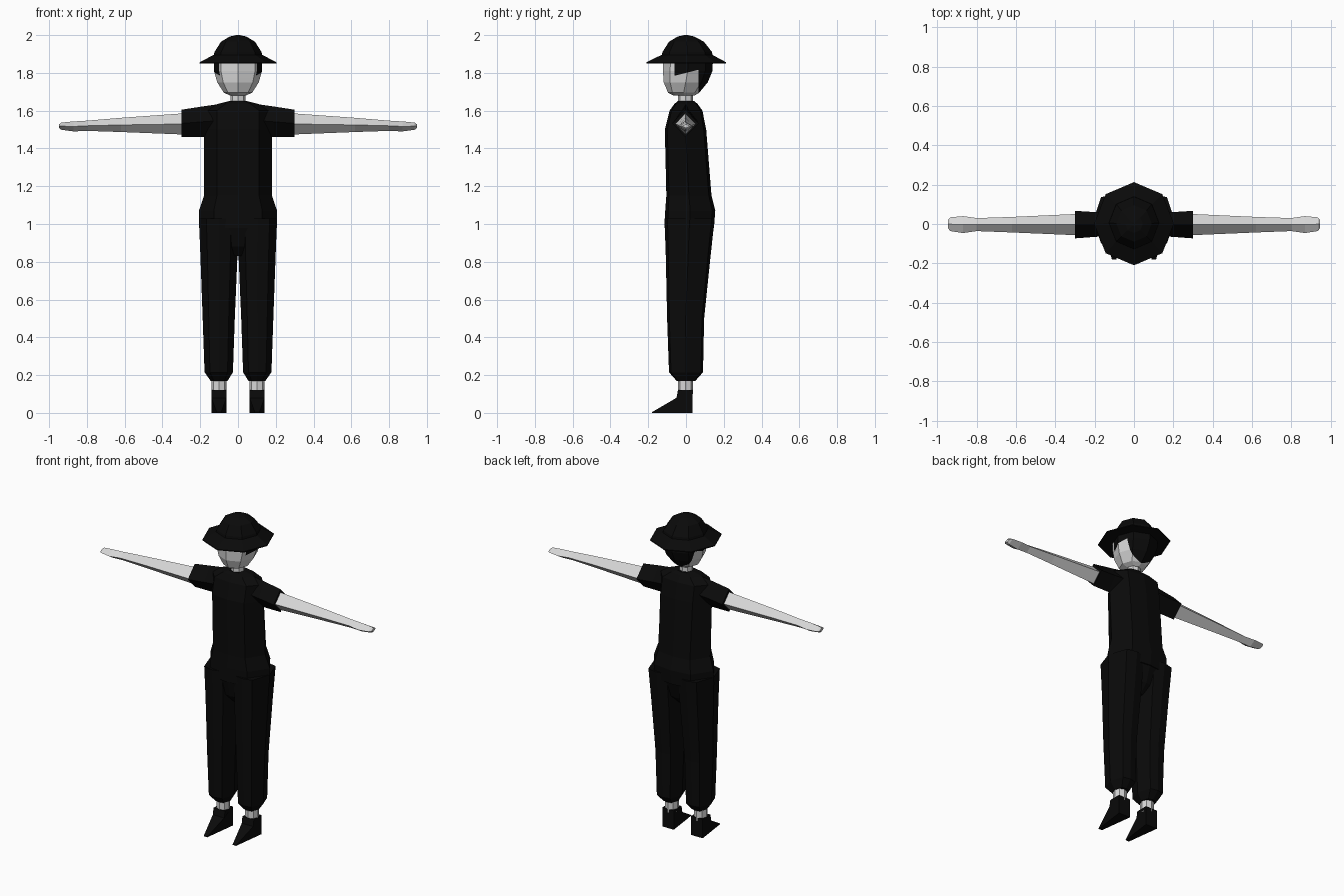
import bpy, bmesh, math
from mathutils import Vector

if "Cube" in bpy.data.objects:
    bpy.data.objects.remove(bpy.data.objects["Cube"])


def material(name, rgb):
    m = bpy.data.materials.new(name)
    m.diffuse_color = (*rgb, 1)
    m.use_nodes = True
    m.node_tree.nodes["Principled BSDF"].inputs["Base Color"].default_value = m.diffuse_color
    return m


SKIN = material("pale_grey", (0.68, 0.68, 0.68))
BLACK = material("black", (0.003, 0.003, 0.003))
OCT = [(1, 0), (.71, .71), (0, 1), (-.71, .71), (-1, 0), (-.71, -.71), (0, -1), (.71, -.71)]
BODY = [(1, 0), (.62, .88), (0, 1), (-.62, .88), (-1, 0), (-.62, -.88), (0, -1), (.62, -.88)]
DIAMOND = [(1, 0), (0, 1), (-1, 0), (0, -1)]


def finish(name, bm, mats):
    bmesh.ops.recalc_face_normals(bm, faces=bm.faces)
    me = bpy.data.meshes.new(name)
    bm.to_mesh(me)
    bm.free()
    for m in mats:
        me.materials.append(m)
    ob = bpy.data.objects.new(name, me)
    bpy.context.collection.objects.link(ob)
    return ob


def loft(shape, rings, along_x=False):
    """Rings are (position, low u, high u, low v, high v); u, v = x, y or y, z."""
    bm = bmesh.new()
    loops = []
    for t, u0, u1, v0, v1 in rings:
        loop = []
        for a, b in shape:
            u = (u0 + u1) / 2 + a * (u1 - u0) / 2
            v = (v0 + v1) / 2 + b * (v1 - v0) / 2
            loop.append(bm.verts.new((t, u, v) if along_x else (u, v, t)))
        loops.append(loop)
    n = len(shape)
    for p, q in zip(loops, loops[1:]):
        for i in range(n):
            j = (i + 1) % n
            bm.faces.new((p[i], p[j], q[j], q[i]))
    bm.faces.new(loops[0][::-1])
    bm.faces.new(loops[-1])
    return bm


def part(name, shape, rings, mat, along_x=False, mirror=False):
    ob = finish(name, loft(shape, rings, along_x), [mat])
    if mirror:
        ob.modifiers.new("mirror", 'MIRROR')
    return ob


# Shirt body, narrowing at the waist and flaring over the hips
part("shirt", BODY, [
    (0.98, -.207, .207, -.113, .148), (1.07, -.207, .207, -.110, .155),
    (1.15, -.18, .18, -.104, .135), (1.50, -.18, .18, -.112, .107),
    (1.60, -.18, .18, -.087, .087), (1.635, -.11, .11, -.062, .062),
    (1.65, -.05, .05, -.045, .045)], BLACK)

# Seat of the trousers, tapering down to the crotch
part("trouser_seat", BODY, [
    (0.83, -.03, .03, -.04, .06), (0.88, -.09, .09, -.085, .11),
    (1.00, -.19, .19, -.112, .148)], BLACK)

# Trouser legs gathered at the cuffs
part("trouser_leg", BODY, [
    (0.17, .055, .145, -.05, .05), (0.215, .027, .177, -.09, .09),
    (0.50, .017, .187, -.10, .096), (0.83, .003, .199, -.107, .13),
    (1.03, 0, .207, -.114, .152)], BLACK, mirror=True)

# Sleeves and bare arms
part("sleeve", DIAMOND, [
    (.10, -.06, .06, 1.46, 1.635), (.19, -.065, .06, 1.46, 1.622),
    (.30, -.073, .067, 1.46, 1.605)], BLACK, True, True)
part("arm", DIAMOND, [
    (.27, -.058, .052, 1.473, 1.587), (.62, -.043, .036, 1.487, 1.562),
    (.80, -.036, .03, 1.493, 1.547), (.87, -.046, .04, 1.49, 1.543),
    (.935, -.036, .034, 1.499, 1.537), (.947, -.02, .02, 1.508, 1.528)], SKIN, True, True)

# Ankles and pointed shoes
part("ankle", OCT, [(.10, .061, .141, -.043, .037), (.19, .061, .141, -.043, .037)],
     SKIN, mirror=True)
bm = bmesh.new()
side = [(.035, 0), (.035, .12), (-.043, .12), (-.05, .08), (-.18, .004), (-.18, 0)]
left, right = [[bm.verts.new((.101 + s * (.012 if y < -.1 else .04), y, z)) for y, z in side]
               for s in (-1, 1)]
bm.faces.new(left)
bm.faces.new(right[::-1])
for i in range(6):
    j = (i + 1) % 6
    bm.faces.new((left[i], right[i], right[j], left[j]))
finish("shoe", bm, [BLACK]).modifiers.new("mirror", 'MIRROR')

# Neck
part("neck", OCT, [(1.63, -.04, .04, -.043, .037), (1.71, -.04, .04, -.043, .037)], SKIN)

# Head, cut along the hairline so the hair is a separate colour
bm = loft(OCT, [
    (1.68, -.04, .04, -.065, .045), (1.695, -.075, .075, -.095, .07),
    (1.75, -.11, .11, -.118, .115), (1.81, -.127, .127, -.122, .14),
    (1.88, -.128, .128, -.12, .143)])
for co, no in (((0, 0, 1.80), (0, -.25, 1)), ((0, .065, 0), (0, 1, 0)), ((0, -.06, 0), (0, 1, 0))):
    bmesh.ops.bisect_plane(bm, geom=bm.verts[:] + bm.edges[:] + bm.faces[:],
                           plane_co=co, plane_no=no)
for f in bm.faces:
    c = f.calc_center_median()
    if c.y > .065 or (c.y > -.06 and c.z > 1.80 + .25 * c.y):
        f.material_index = 1
finish("head", bm, [SKIN, BLACK])

# Hat crown and wide sloping brim
part("hat_crown", OCT, [
    (1.86, -.135, .135, -.135, .145), (1.91, -.125, .125, -.125, .138),
    (1.965, -.09, .09, -.09, .095), (1.992, -.045, .045, -.045, .045),
    (2.0, -.01, .01, -.01, .01)], BLACK)
part("hat_brim", OCT, [
    (1.85, -.203, .203, -.21, .213), (1.856, -.203, .203, -.21, .213),
    (1.895, -.13, .13, -.13, .14)], BLACK)
